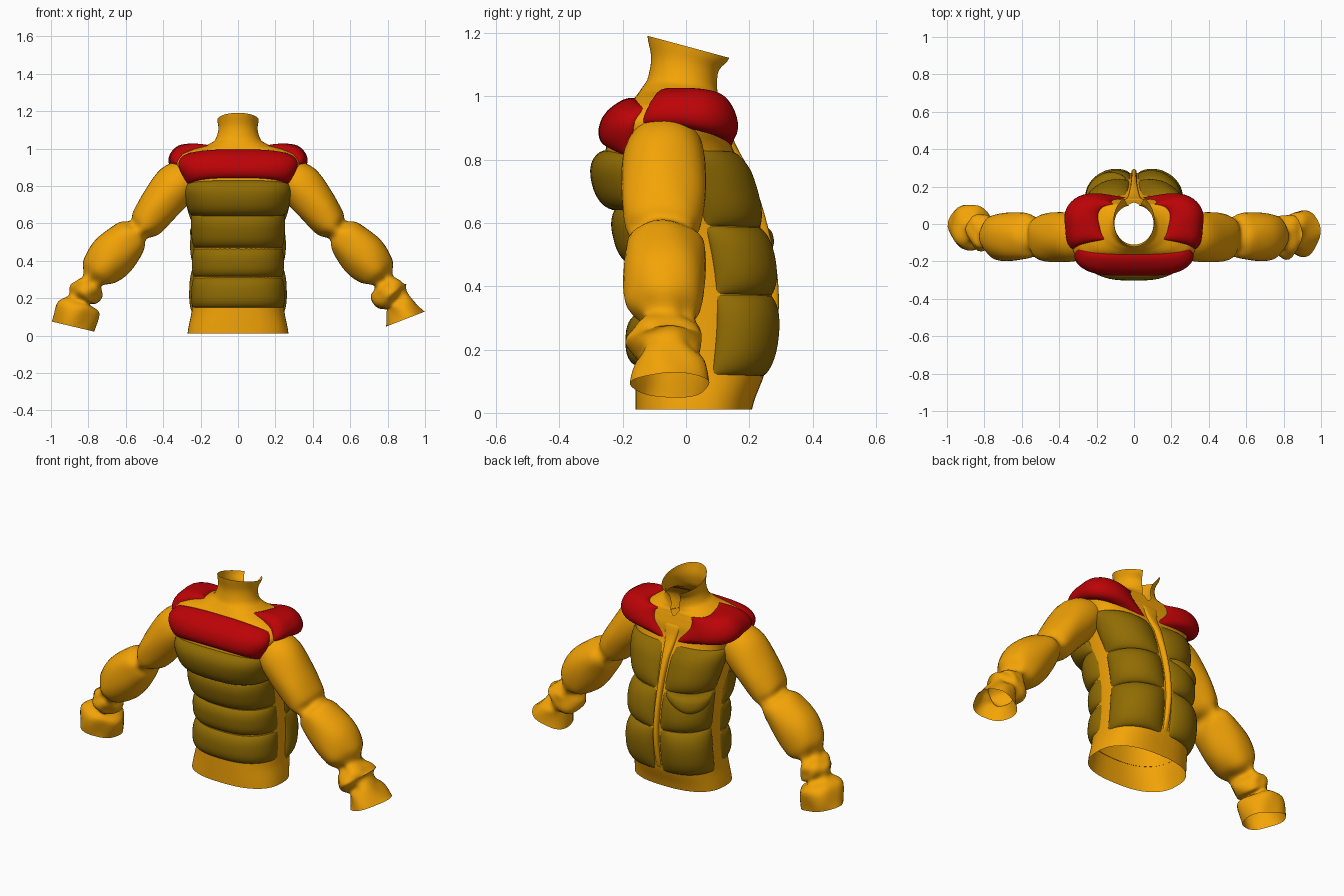
import bpy, math
from mathutils import Vector

if "Cube" in bpy.data.objects:
    bpy.data.objects.remove(bpy.data.objects["Cube"])


def material(name, rgb):
    m = bpy.data.materials.new(name)
    m.diffuse_color = (*rgb, 1)
    m.use_nodes = True
    m.node_tree.nodes["Principled BSDF"].inputs["Base Color"].default_value = m.diffuse_color
    return m


ORANGE = material("orange_fabric", (0.90, 0.37, 0.002))
OLIVE = material("olive_fabric", (0.28, 0.15, 0.001))
RED = material("red_fabric", (0.50, 0.001, 0.002))

# Torso rings: z, half width, front y, back y, roundness, tilt, collar gap
RINGS = [
    (0.010, .270, -.160, .208, .80, 0, 0),
    (0.130, .248, -.160, .250, .80, 0, 0),
    (0.300, .240, -.158, .272, .80, 0, 0),
    (0.450, .238, -.168, .264, .80, 0, 0),
    (0.600, .242, -.200, .232, .78, 0, 0),
    (0.750, .270, -.250, .188, .72, 0, 0),
    (0.850, .305, -.252, .142, .62, 0, 0),
    (0.920, .332, -.232, .130, .54, 0, 0),
    (0.970, .305, -.185, .115, .56, 0, 0),
    (0.995, .245, -.160, .108, .64, -.02, .02),
    (1.010, .180, -.145, .102, .78, -.05, .09),
    (1.040, .125, -.122, .100, .95, -.10, .18),
    (1.100, .105, -.110, .110, 1.0, -.18, .34),
    (1.158, .110, -.122, .155, 1.0, -.27, .52),
]


def spline(keys, f):
    """Smooth interpolation of key tuples at fractional index f."""
    n = len(keys) - 1
    i = min(int(f), n - 1)
    u = f - i
    a, b, c, d = (keys[min(max(k, 0), n)] for k in (i - 1, i, i + 1, i + 2))
    return [0.5 * (2 * q + (r - p) * u + (2 * p - 5 * q + 4 * r - s) * u * u
                   + (3 * q - p - 3 * r + s) * u ** 3)
            for p, q, r, s in zip(a, b, c, d)]


def spow(v, e):
    return math.copysign(abs(v) ** e, v)


def torso_point(t, z):
    """Point of the body surface; t = 0 is the front, pi the back."""
    i = 0
    while i < len(RINGS) - 2 and z > RINGS[i + 1][0]:
        i += 1
    f = i + (z - RINGS[i][0]) / (RINGS[i + 1][0] - RINGS[i][0])
    _, hw, yf, yb, e, tilt, gap = spline(RINGS, f)
    t *= 1 - max(gap, 0) / math.pi
    y = (yf + yb) / 2 - spow(math.cos(t), e) * (yb - yf) / 2
    return Vector((hw * spow(math.sin(t), e), y, z + tilt * y))


def grid_object(name, rows, mat, flip=False, wrap=False):
    n = len(rows[0])
    verts = [p for row in rows for p in row]
    faces = []
    for j in range(len(rows) - 1):
        for i in range(n if wrap else n - 1):
            k = (i + 1) % n
            q = [j * n + i, j * n + k, (j + 1) * n + k, (j + 1) * n + i]
            faces.append(q[::-1] if flip else q)
    me = bpy.data.meshes.new(name)
    me.from_pydata(verts, [], faces)
    me.shade_smooth()
    me.materials.append(mat)
    ob = bpy.data.objects.new(name, me)
    bpy.context.collection.objects.link(ob)
    return ob


def puff(s):
    return (1 - abs(2 * s - 1) ** 2.6) ** 0.6


def panel(name, mat, t_low, t_high, z_low, z_high, h, side=1, sag=0, rise=0, nu=36, nv=16):
    """Padded patch on the torso; each pair holds values at its two ends."""
    rows = []
    for j in range(nv + 1):
        v = (1 - math.cos(math.pi * j / nv)) / 2
        row = []
        for i in range(nu + 1):
            u = (1 - math.cos(math.pi * i / nu)) / 2 * 0.6 + 0.4 * i / nu
            a = t_low[0] + (t_high[0] - t_low[0]) * v
            b = t_low[1] + (t_high[1] - t_low[1]) * v
            t = math.radians(a + (b - a) * u)
            arc = math.sin(math.pi * u)
            z0 = z_low[0] + (z_low[1] - z_low[0]) * u - sag * arc
            z1 = z_high[0] + (z_high[1] - z_high[0]) * u + rise * arc
            z = z0 + (z1 - z0) * v
            du = torso_point(t + .03, z) - torso_point(t - .03, z)
            dv = torso_point(t, z + .006) - torso_point(t, z - .006)
            lift = h * puff(u) * puff(v) - 0.003
            p = torso_point(t, z) + du.cross(dv).normalized() * lift
            row.append((p.x * side, p.y, p.z))
        rows.append(row)
    return grid_object(name, rows, mat, flip=side < 0)


# Torso shell with waistband and open collar
zs = []
for r0, r1 in zip(RINGS, RINGS[1:]):
    zs += [r0[0] + (r1[0] - r0[0]) * k / 4 for k in range(4)]
zs.append(RINGS[-1][0])
grid_object("torso_shell", [[torso_point(math.pi * (i / 36 - 1), z) for i in range(73)]
                            for z in zs], ORANGE)

# Front quilted bands
for k, (lo, hi, h) in enumerate([(.15, .31, .036), (.315, .465, .036),
                                 (.47, .65, .044), (.64, .80, .055)]):
    panel(f"front_band_{k + 1}", OLIVE, (-86, 86), (-86, 86), (lo, lo), (hi, hi), h,
          rise=.03 if k == 3 else 0)

# Back quilted panels, left and right of the zip
for side, label in ((1, "right"), (-1, "left")):
    for k, (lo, hi, h) in enumerate([(.12, .375, .046), (.375, .59, .044), (.59, .83, .042)]):
        panel(f"back_panel_{label}_{k + 1}", OLIVE, (97, 177.3), (97, 177.3),
              (lo, lo - .005), (hi, hi - .005), h, side)
    # Shoulder pads
    panel(f"shoulder_pad_{label}", RED, (76, 178.5), (66, 168),
          (.915, .84), (1.016, .992), .057, side, nv=24)

# Pocket flap on one back panel
panel("pocket_flap", OLIVE, (104, 174), (104, 174), (.55, .56), (.585, .59), .056, -1, sag=.085)

# Front yoke
panel("front_yoke", RED, (-69, 69), (-66, 66), (.80, .80), (.965, .965), .038,
      sag=-.042, rise=.027)

# Zip strip down the back
panel("zip_strip", ORANGE, (178.1, 181.9), (178.3, 181.7), (.13, .13), (.93, .93), .026, nu=8, nv=30)

# Sleeve keys: x, z, centre y, half width, half depth, wrinkle
ARM = [
    (.250, .860, -.065, .095, .110, 0),
    (.330, .805, -.070, .118, .130, .01),
    (.420, .697, -.072, .108, .133, .015),
    (.490, .605, -.072, .092, .122, .02),
    (.532, .563, -.068, .066, .104, .05),
    (.575, .525, -.068, .102, .122, .03),
    (.670, .430, -.068, .126, .130, .015),
    (.738, .345, -.066, .105, .118, .03),
    (.775, .295, -.060, .058, .080, .08),
]
RIGHT_CUFF = [
    (.798, .255, -.062, .088, .108, .06),
    (.815, .215, -.062, .102, .118, .06),
    (.845, .188, -.054, .074, .090, .07),
    (.868, .155, -.050, .078, .110, .05),
    (.895, .088, -.048, .110, .124, .04),
]
LEFT_CUFF = [
    (.798, .255, -.045, .080, .095, .06),
    (.825, .220, -.040, .084, .095, .06),
    (.845, .190, -.030, .062, .076, .08),
    (.858, .148, -.020, .114, .120, .05),
    (.882, .048, -.015, .116, .112, .05),
]


def sleeve(name, keys, side):
    rows, sub, n = [], 5, 32
    for j in range((len(keys) - 1) * sub + 1):
        f = j / sub
        x, z, y, hw, hy, w = spline(keys, f)
        a = spline(keys, max(f - .7, 0))
        b = spline(keys, min(f + .7, len(keys) - 1))
        d = Vector((b[0] - a[0], 0, b[1] - a[1])).normalized()
        row = []
        for i in range(n):
            th = 2 * math.pi * i / n
            m = 1 + w * (math.sin(3 * th + 1.9 * f) + .6 * math.sin(5 * th - 2.3 * f))
            c, s = math.cos(th) * hw * m, math.sin(th) * hy * m
            row.append((side * (x - d.z * c), y + s, z + d.x * c))
        rows.append(row)
    grid_object(name, rows, ORANGE, flip=side > 0, wrap=True)


# Sleeves with gathered wrists
sleeve("right_sleeve", ARM + RIGHT_CUFF, 1)
sleeve("left_sleeve", ARM + LEFT_CUFF, -1)
